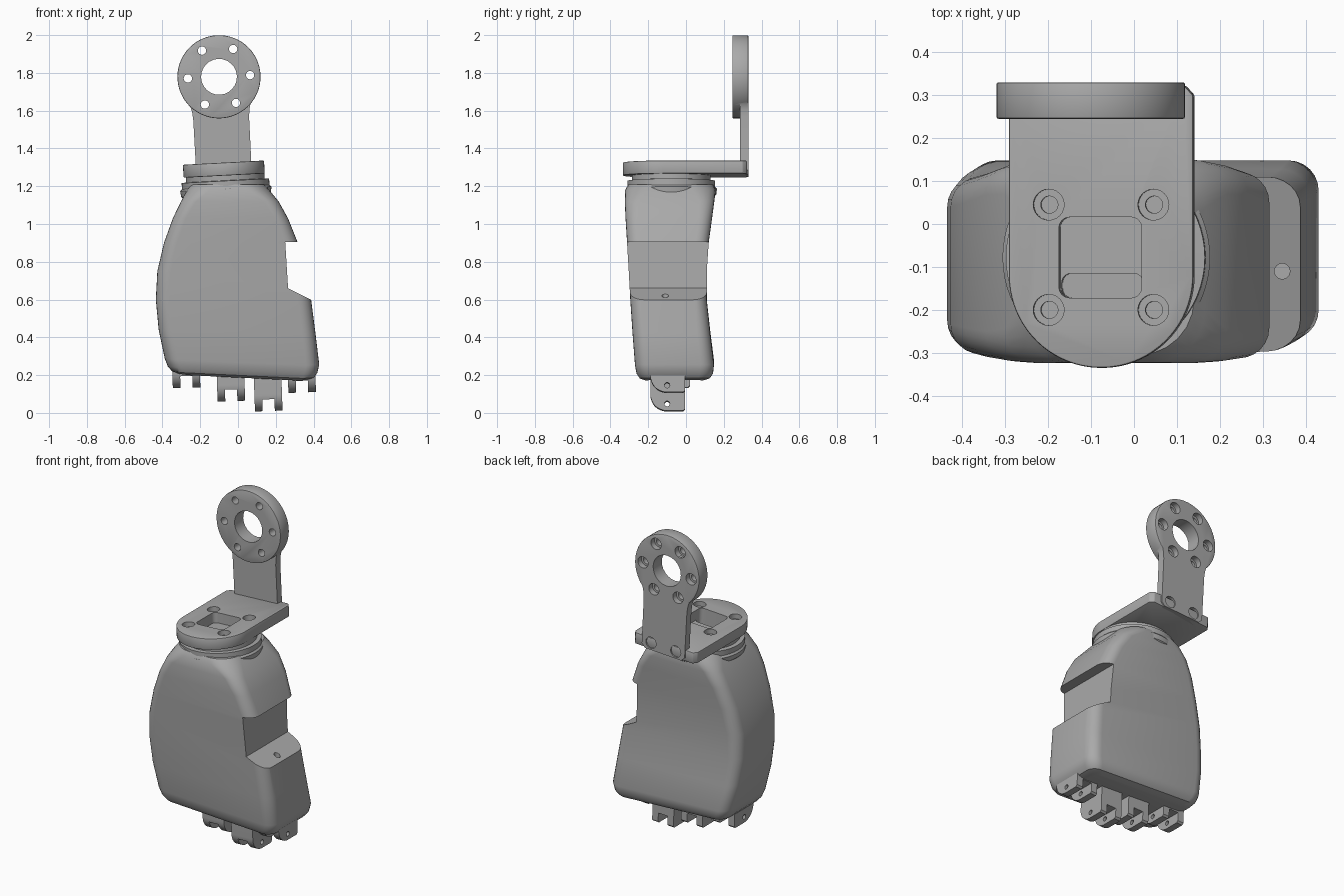
import bpy, bmesh
from math import sin, cos, pi, radians
from mathutils import Matrix, Vector

if "Cube" in bpy.data.objects:
    bpy.data.objects.remove(bpy.data.objects["Cube"])

grey = bpy.data.materials.new("machined grey")
grey.use_nodes = True
GREY = (0.4, 0.4, 0.4, 1)
grey.diffuse_color = GREY
grey.node_tree.nodes["Principled BSDF"].inputs["Base Color"].default_value = GREY


def finish(name, bm):
    bmesh.ops.recalc_face_normals(bm, faces=bm.faces)
    mesh = bpy.data.meshes.new(name)
    bm.to_mesh(mesh)
    bm.free()
    mesh.materials.append(grey)
    obj = bpy.data.objects.new(name, mesh)
    bpy.context.collection.objects.link(obj)
    return obj


def loft(name, rings):
    bm = bmesh.new()
    loops = [[bm.verts.new(p) for p in ring] for ring in rings]
    n = len(loops[0])
    for a, b in zip(loops, loops[1:]):
        for i in range(n):
            j = (i + 1) % n
            bm.faces.new((a[i], a[j], b[j], b[i]))
    bm.faces.new(loops[0])
    bm.faces.new(loops[-1])
    return finish(name, bm)


def prism(name, pts, axis, lo, hi):
    place = {"x": lambda u, v, w: (w, u, v),
             "y": lambda u, v, w: (u, w, v),
             "z": lambda u, v, w: (u, v, w)}[axis]
    return loft(name, [[place(u, v, w) for u, v in pts] for w in (lo, hi)])


def arc(u, v, r, start=0, end=360, n=40):
    full = end - start == 360
    steps = n if full else n - 1
    angles = [radians(start + (end - start) * i / steps) for i in range(n)]
    return [(u + r * cos(a), v + r * sin(a)) for a in angles]


def rounded(u0, u1, v0, v1, r, n=7):
    return (arc(u1 - r, v1 - r, r, 0, 90, n) + arc(u0 + r, v1 - r, r, 90, 180, n)
            + arc(u0 + r, v0 + r, r, 180, 270, n) + arc(u1 - r, v0 + r, r, 270, 359.9, n))


def apply_mods(obj):
    bpy.ops.object.select_all(action="DESELECT")
    bpy.context.view_layer.objects.active = obj
    obj.select_set(True)
    for mod in list(obj.modifiers):
        bpy.ops.object.modifier_apply(modifier=mod.name)


def combine(obj, other, operation="DIFFERENCE"):
    other.hide_render = True
    mod = obj.modifiers.new("combine", "BOOLEAN")
    mod.operation, mod.object, mod.solver = operation, other, "EXACT"
    apply_mods(obj)
    bpy.data.objects.remove(other)


def soften(obj, width):
    mod = obj.modifiers.new("soft edge", "BEVEL")
    mod.width, mod.segments, mod.limit_method = width, 2, "ANGLE"
    apply_mods(obj)


def drill(obj, u, v, r, axis, lo, hi):
    combine(obj, prism("drill", arc(u, v, r, n=24), axis, lo, hi))


def smooth(obj):
    bpy.ops.object.select_all(action="DESELECT")
    bpy.context.view_layer.objects.active = obj
    obj.select_set(True)
    bpy.ops.object.shade_smooth_by_angle(angle=radians(32))


# Palm body: stacked rounded sections (z, left, right, front, back, corner)
SECTIONS = [
    (.17, -.31, .36, -.215, .09, .05), (.18, -.35, .40, -.245, .125, .06),
    (.205, -.372, .42, -.262, .143, .07), (.25, -.388, .43, -.27, .148, .07),
    (.42, -.42, .41, -.283, .128, .07), (.6, -.435, .387, -.295, .11, .07),
    (.75, -.427, .355, -.303, .11, .07), (.9, -.392, .317, -.312, .12, .07),
    (1.03, -.345, .265, -.32, .138, .07), (1.12, -.302, .215, -.324, .15, .08),
    (1.18, -.27, .165, -.322, .157, .12), (1.21, -.25, .14, -.305, .145, .13)]
rings = []
for z, x0, x1, y0, y1, r in SECTIONS:
    sag = .14 * max(0, 1 - (z - .17) / .4)
    rings.append([(x, y, z + sag * (x - .2) ** 2) for x, y in rounded(x0, x1, y0, y1, r)])
palm = loft("palm_body", rings)

# Side notch for the thumb, with its pivot hole
combine(palm, prism("notch", [(.25, .905), (.6, .905), (.6, .49), (.385, .6), (.265, .66)],
                    "y", -.6, .6))
drill(palm, .345, -.11, .018, "z", .5, .8)
smooth(palm)

# Wrist collar: turned profile of radius and height
CX, CY = -.07, -.078
collar = loft("wrist_collar", [[(x, y, z) for x, y in arc(CX, CY, r, n=64)] for r, z in (
    (.2, 1.12), (.238, 1.155), (.242, 1.185), (.232, 1.195), (.232, 1.228),
    (.208, 1.23), (.208, 1.262))])

# Wrist plate with rounded front, pocket and four counterbored holes
MID = -.075
W = .215
plate = prism("wrist_plate", arc(MID, -.12, W, 180, 360) + [
    (MID + W, .3), (MID + W - .02, .322), (MID - W + .02, .322), (MID - W, .3)], "z", 1.256, 1.325)
soften(plate, .005)
combine(plate, prism("pocket", rounded(-.173, .02, -.172, .016, .025), "z", 1.2, 1.4))
combine(collar, prism("slot", rounded(-.17, .02, -.172, -.115, .022), "z", 1.2, 1.4))
for x in (MID - .122, MID + .122):
    for y in (-.2, .045):
        drill(plate, x, y, .036, "z", 1.295, 1.4)
        drill(plate, x, y, .02, "z", 1.27, 1.4)

# Upright arm and mounting ring
RZ = 1.78
half = [(.125, 1.256), (.147, 1.278), (.148, 1.56), (.152, 1.6), (.16, 1.632)]
arm = prism("upright_arm", [(MID + u, v) for u, v in half]
            + [(MID - u, v) for u, v in reversed(half)], "y", .285, .33)
ring = prism("mounting_ring", arc(MID, RZ, .22, n=72), "y", .245, .33)
soften(ring, .005)
combine(arm, ring, "UNION")
drill(arm, MID, RZ, .095, "y", 0, .5)
for i in range(6):
    u, v = arc(MID, RZ, .165, n=6)[i]
    drill(arm, u, v, .022, "y", 0, .5)
    drill(arm, u, v, .035, "y", .295, .5)
for side in (-1, 1):
    drill(arm, MID + side * .085, 1.3, .035, "y", .305, .5)
    drill(arm, MID + side * .085, 1.3, .02, "y", .29, .5)

# The whole wrist bracket leans slightly sideways
pivot = Vector((MID, 0, 1.29))
lean = Matrix.Translation(pivot) @ Matrix.Rotation(radians(-3), 4, "Y") @ Matrix.Translation(-pivot)
for part in (collar, plate, arm):
    part.data.transform(lean)
    smooth(part)

# Knuckle forks under the palm (name, centre x, bottom z, y shift)
for name, x, z, dy in (("outer", -.272, .133, .025), ("ring", -.035, .062, 0),
                       ("middle", .163, .01, 0), ("index", .34, .108, 0)):
    back, front = dy - .005, dy - .188
    profile = [(back, z + .01), (back, .25), (front, .25)] + arc(front + .085, z + .085, .085, 180, 270, 10) \
        + [(back - .01, z)]
    fork = prism(name + "_knuckle_fork", profile, "x", x - .073, x + .073)
    combine(fork, prism("gap", [(-.4, z - .1), (.2, z - .1), (.2, z + .062), (-.4, z + .062)],
                        "x", x - .032, x + .032))
    drill(fork, dy - .1, z + .036, .014, "x", x - .2, x + .2)
    c = Vector((x, 0, z))
    fork.data.transform(Matrix.Translation(c) @ Matrix.Rotation(radians(-2), 4, "Y")
                        @ Matrix.Translation(-c))
    smooth(fork)
